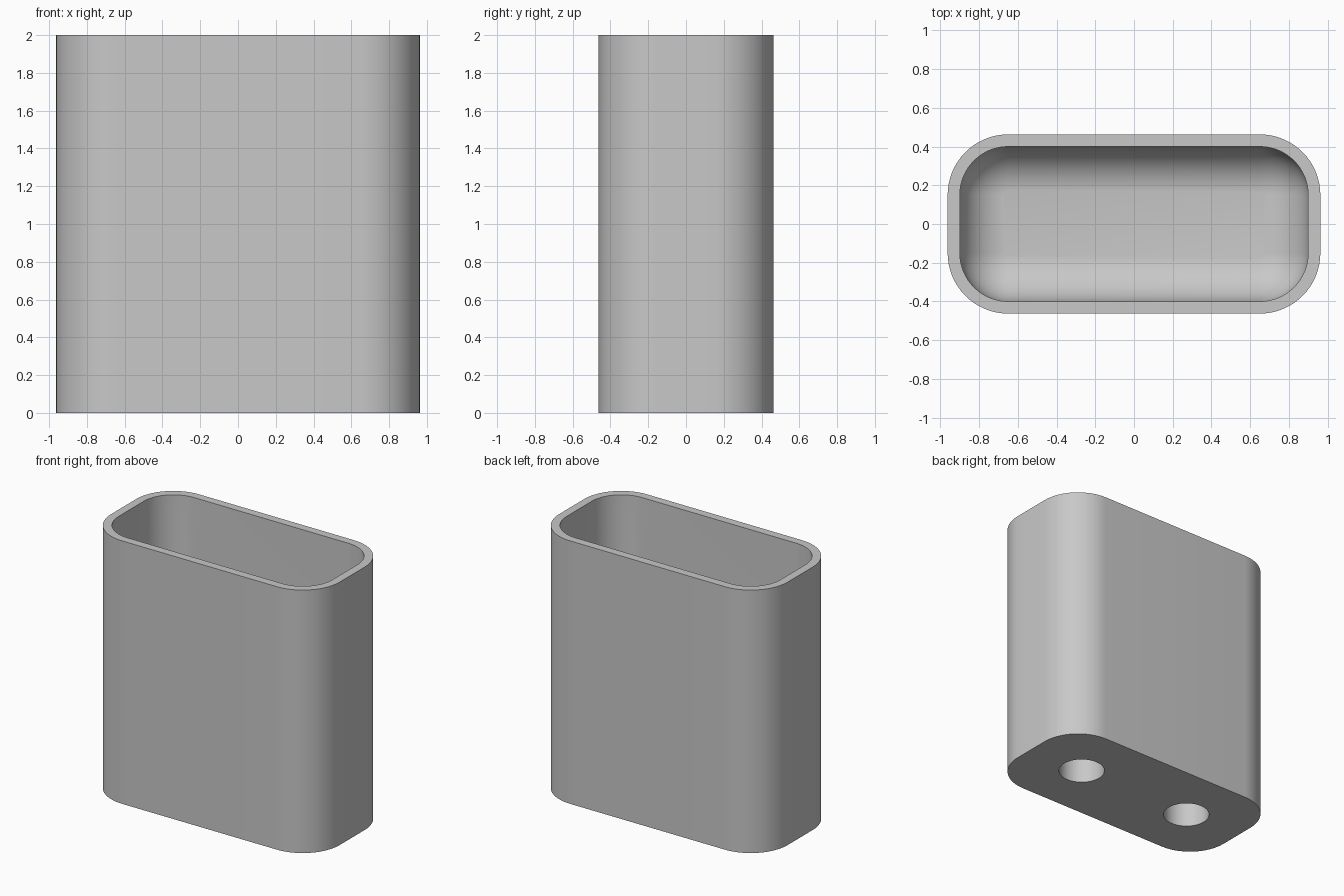
import bpy, bmesh
from math import sin, cos, pi, radians

cube = bpy.data.objects.get("Cube")
if cube:
    bpy.data.objects.remove(cube, do_unlink=True)

CORE_X, CORE_Y = 0.65, 0.15      # centres of the rounded corners
OUTER, INNER = 0.313, 0.25       # corner radii of the outer and inner walls
HEIGHT, FLOOR = 2.0, 0.31
HOLE_X, HOLE_R, HOLE_DEPTH = 0.49, 0.163, 0.25
SEG = 16                         # segments per quarter turn

bm = bmesh.new()


def rounded_ring(r, z):
    verts = []
    for q, (sx, sy) in enumerate([(1, 1), (-1, 1), (-1, -1), (1, -1)]):
        for i in range(SEG + 1):
            a = (q + i / SEG) * pi / 2
            verts.append(bm.verts.new((sx * CORE_X + r * cos(a), sy * CORE_Y + r * sin(a), z)))
    return verts


def circle_ring(cx, r, z):
    n = SEG * 3
    return [bm.verts.new((cx + r * cos(2 * pi * i / n), r * sin(2 * pi * i / n), z))
            for i in range(n)]


def bridge(a, b):
    for i in range(len(a)):
        j = (i + 1) % len(a)
        bm.faces.new((a[i], a[j], b[j], b[i]))


def loop_edges(ring):
    return [bm.edges.get((v, ring[(i + 1) % len(ring)])) for i, v in enumerate(ring)]


# Outer wall, rim, inner wall and the rounded transition to the floor
base = rounded_ring(OUTER, 0)
rings = [base, rounded_ring(OUTER, HEIGHT), rounded_ring(INNER, HEIGHT)]
for i in range(SEG):
    t = i / SEG * pi / 2
    rings.append(rounded_ring(INNER * cos(t), FLOOR + INNER * (1 - sin(t))))
for a, b in zip(rings, rings[1:]):
    bridge(a, b)
bm.faces.new(rings[-1])

# Two blind round holes in the underside
edges = loop_edges(base)
for side in (-1, 1):
    mouth = circle_ring(side * HOLE_X, HOLE_R, 0)
    end = circle_ring(side * HOLE_X, HOLE_R, HOLE_DEPTH)
    bridge(mouth, end)
    bm.faces.new(end)
    edges += loop_edges(mouth)

# Underside around the holes
bmesh.ops.triangle_fill(bm, edges=edges, use_beauty=True, normal=(0, 0, -1))
bmesh.ops.recalc_face_normals(bm, faces=bm.faces)

mesh = bpy.data.meshes.new("container")
bm.to_mesh(mesh)
bm.free()
container = bpy.data.objects.new("container", mesh)
bpy.context.collection.objects.link(container)

# Plain grey material
grey = bpy.data.materials.new("light grey")
grey.use_nodes = True
colour = (0.58, 0.58, 0.58, 1)
grey.diffuse_color = colour
grey.node_tree.nodes["Principled BSDF"].inputs["Base Color"].default_value = colour
mesh.materials.append(grey)

bpy.ops.object.select_all(action='DESELECT')
container.select_set(True)
bpy.context.view_layer.objects.active = container
bpy.ops.object.shade_smooth_by_angle(angle=radians(30))
